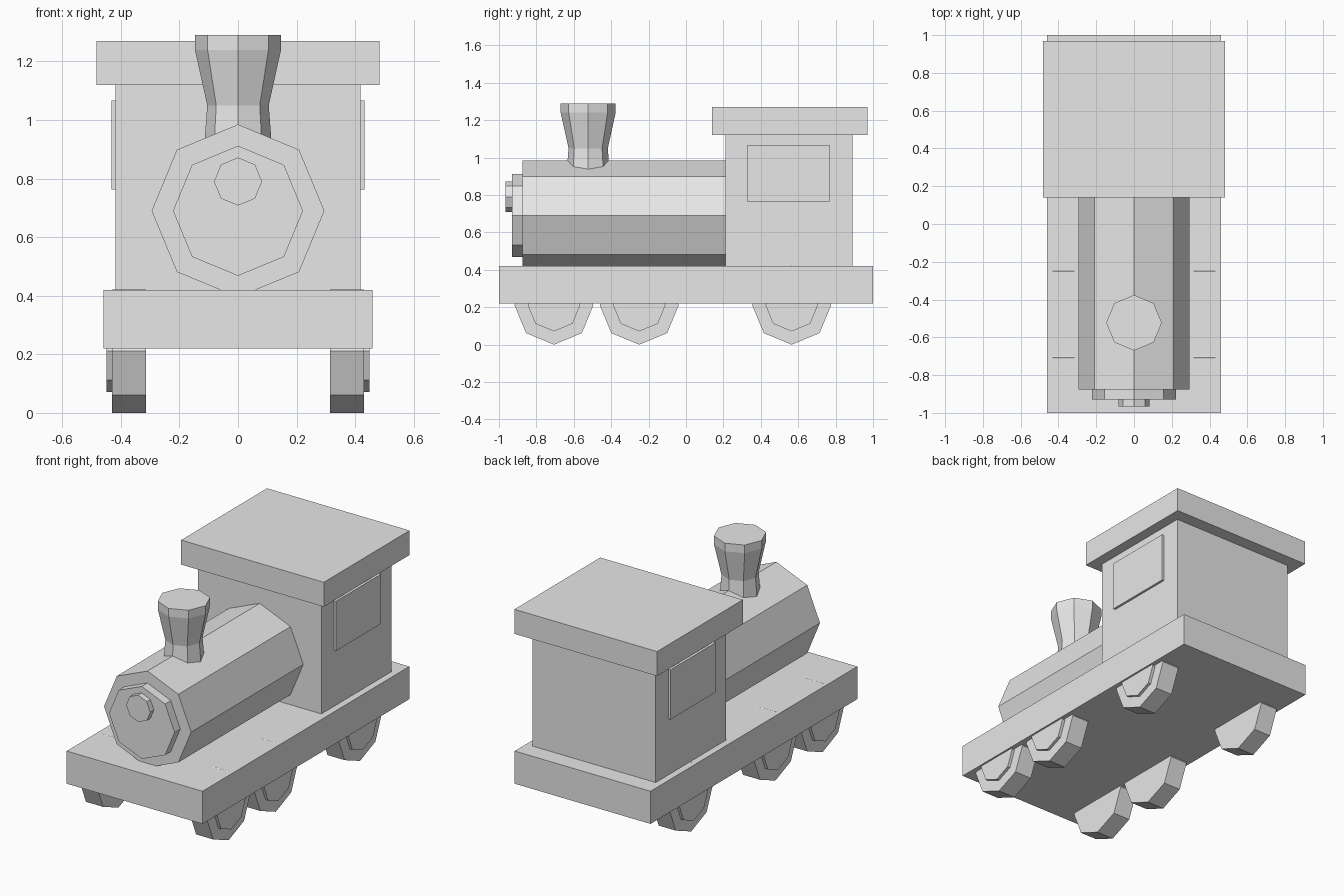
import bpy
from math import pi, sin, cos

cube = bpy.data.objects.get("Cube")
if cube:
    bpy.data.objects.remove(cube, do_unlink=True)

grey = bpy.data.materials.new("light grey")
grey.use_nodes = True
colour = (0.8, 0.8, 0.8, 1)
grey.diffuse_color = colour
grey.node_tree.nodes["Principled BSDF"].inputs["Base Color"].default_value = colour


def add_mesh(name, verts, faces):
    mesh = bpy.data.meshes.new(name)
    mesh.from_pydata(verts, [], faces)
    mesh.materials.append(grey)
    obj = bpy.data.objects.new(name, mesh)
    bpy.context.collection.objects.link(obj)
    return obj


def box(name, xs, ys, zs):
    verts = [(x, y, z) for x in xs for y in ys for z in zs]
    faces = [(0, 1, 3, 2), (4, 6, 7, 5), (0, 4, 5, 1),
             (2, 3, 7, 6), (0, 2, 6, 4), (1, 5, 7, 3)]
    return add_mesh(name, verts, faces)


def octagon_stack(name, axis, centre, profile):
    """Eight-sided solid through (position, radius) pairs along an axis."""
    n = 8
    verts = []
    for pos, r in profile:
        for i in range(n):
            a, b = r * cos(2 * pi * i / n), r * sin(2 * pi * i / n)
            u, v = centre[0] + a, centre[1] + b
            # axes cycle so the winding stays outward
            verts.append({"x": (pos, u, v), "y": (v, pos, u), "z": (u, v, pos)}[axis])
    faces = [tuple(reversed(range(n)))]
    for k in range(len(profile) - 1):
        for i in range(n):
            j = (i + 1) % n
            faces.append((k * n + i, k * n + j, k * n + n + j, k * n + n + i))
    faces.append(tuple(range(len(verts) - n, len(verts))))
    return add_mesh(name, verts, faces)


# Chassis, cab and roof
box("chassis", (-0.46, 0.46), (-1, 1), (0.22, 0.42))
box("cab", (-0.418, 0.418), (0.21, 0.89), (0.42, 1.12))
box("roof", (-0.483, 0.483), (0.14, 0.97), (1.12, 1.27))

# Boiler with front plate and knob (centre given as z, x)
octagon_stack("boiler", "y", (0.69, 0), [(-0.875, 0.295), (0.22, 0.295)])
octagon_stack("boiler_front", "y", (0.69, 0), [(-0.93, 0.222), (-0.875, 0.222)])
octagon_stack("boiler_knob", "y", (0.79, 0), [(-0.965, 0.082), (-0.93, 0.082)])

# Flared chimney
octagon_stack("chimney", "z", (0, -0.523),
              [(0.88, 0.118), (1.05, 0.105), (1.24, 0.147), (1.29, 0.147)])

# Windows and wheels on both sides
for side, s in (("left", 1), ("right", -1)):
    box(side + "_window", sorted((s * 0.41, s * 0.432)), (0.33, 0.768), (0.763, 1.067))
    for place, y in (("front", -0.706), ("middle", -0.25), ("rear", 0.565)):
        for part, inner, outer, r in (("wheel", 0.315, 0.431, 0.211),
                                      ("hub", 0.431, 0.449, 0.14)):
            ends = sorted((s * inner, s * outer))
            octagon_stack(f"{side}_{place}_{part}", "x", (y, 0.211),
                          [(x, r) for x in ends])
